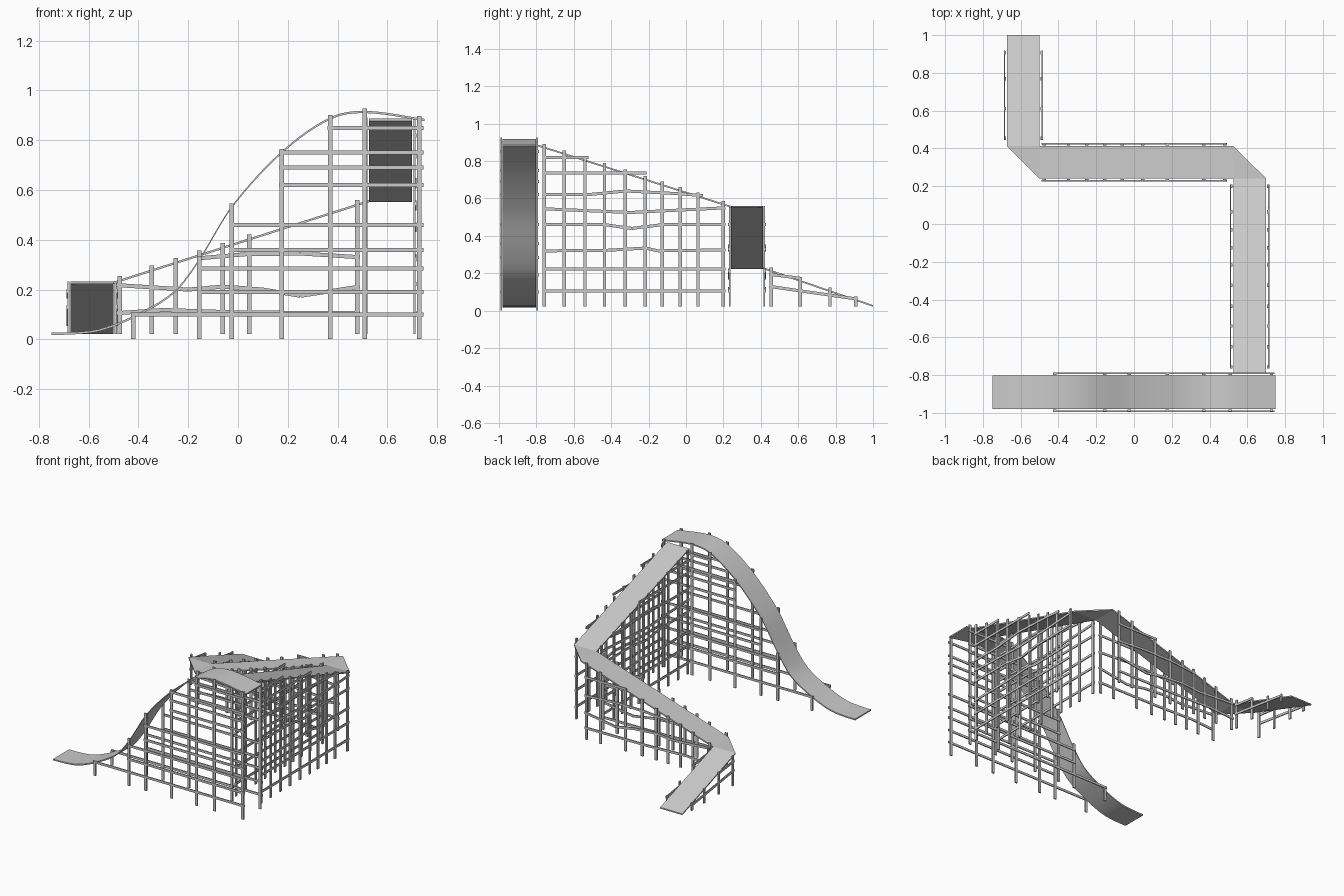
import bpy, bmesh
from mathutils import Vector

if "Cube" in bpy.data.objects:
    bpy.data.objects.remove(bpy.data.objects["Cube"])

T = 0.009  # deck thickness


def finish(name, bm, smooth=False):
    bmesh.ops.recalc_face_normals(bm, faces=bm.faces)
    me = bpy.data.meshes.new(name)
    bm.to_mesh(me)
    bm.free()
    ob = bpy.data.objects.new(name, me)
    bpy.context.collection.objects.link(ob)
    if smooth:
        bpy.context.view_layer.objects.active = ob
        ob.select_set(True)
        bpy.ops.object.shade_smooth_by_angle(angle=0.6)
        ob.select_set(False)
    return ob


def slab(bm, top):
    """Thin plate under a polygon of top points."""
    a = [bm.verts.new(p) for p in top]
    b = [bm.verts.new((p[0], p[1], p[2] - T)) for p in top]
    n = len(a)
    bm.faces.new(a)
    bm.faces.new(b[::-1])
    for i in range(n):
        j = (i + 1) % n
        bm.faces.new((a[i], b[i], b[j], a[j]))


def beam(bm, p, q, side, w, h):
    """Rectangular bar from p to q; w along side, h along the other direction."""
    p, q, s = Vector(p), Vector(q), Vector(side)
    u = (q - p).normalized().cross(s).normalized() * h / 2
    s = s * w / 2
    rings = [[bm.verts.new(c + d) for d in (s + u, s - u, -s - u, -s + u)] for c in (p, q)]
    bm.faces.new(rings[0])
    bm.faces.new(rings[1][::-1])
    for i in range(4):
        j = (i + 1) % 4
        bm.faces.new((rings[0][i], rings[1][i], rings[1][j], rings[0][j]))


def trestle(name, axis, sides, posts, rails, height, base=0.022):
    """Posts and rails on both sides of a deck. axis 0 runs along x, 1 along y."""
    bm = bmesh.new()
    across = (0, 1, 0) if axis == 0 else (1, 0, 0)
    mid = sum(sides) / 2

    def at(t, c, z):
        return (t, c, z) if axis == 0 else (c, t, z)

    for c in sides:
        out = 0.005 if c > mid else -0.005
        for t in posts:
            beam(bm, at(t, c, base), at(t, c, height(t) + 0.015), across, 0.009, 0.018)
        for pts in rails:
            for (t0, z0), (t1, z1) in zip(pts, pts[1:]):
                beam(bm, at(t0, c + out, z0), at(t1, c + out, z1), across, 0.007, 0.016)
    return finish(name, bm)


def lerp(a, za, b, zb):
    return lambda t: za + (zb - za) * (t - a) / (b - a)


# Curved slide deck, profile through key points with smooth interpolation
KEY = [(-.75, .027), (-.66, .029), (-.556, .042), (-.42, .095), (-.255, .195), (-.155, .325),
       (-.026, .535), (.175, .755), (.37, .892), (.51, .918), (.75, .886)]


def slide_z(x):
    i = max(k for k in range(len(KEY) - 1) if KEY[k][0] <= x or k == 0)

    def slope(k):
        a, b = KEY[max(k - 1, 0)], KEY[min(k + 1, len(KEY) - 1)]
        return (b[1] - a[1]) / (b[0] - a[0])
    (x0, z0), (x1, z1) = KEY[i], KEY[i + 1]
    d = x1 - x0
    t = (x - x0) / d
    return ((2*t**3 - 3*t*t + 1) * z0 + (t**3 - 2*t*t + t) * d * slope(i)
            + (3*t*t - 2*t**3) * z1 + (t**3 - t*t) * d * slope(i + 1))


bm = bmesh.new()
N = 48
rows = []
for i in range(N + 1):
    x = -.75 + 1.5 * i / N
    z = slide_z(x)
    rows.append([bm.verts.new(p) for p in ((x, -.98, z), (x, -.803, z),
                                           (x, -.803, z - T), (x, -.98, z - T))])
for r, s in zip(rows, rows[1:]):
    for k in range(4):
        bm.faces.new((r[k], r[(k + 1) % 4], s[(k + 1) % 4], s[k]))
bm.faces.new(rows[0])
bm.faces.new(rows[-1][::-1])
finish("curved_slide_deck", bm, True)

# Three straight ramps and two triangular corner landings
ramps = {
    "upper_ramp": [(.527, -.79, .887), (.70, -.79, .887), (.70, .24, .56), (.527, .24, .56)],
    "upper_landing": [(.527, .24, .56), (.70, .24, .56), (.527, .412, .56)],
    "middle_ramp": [(-.50, .24, .232), (.527, .24, .56), (.527, .412, .56), (-.50, .412, .232)],
    "lower_landing": [(-.50, .24, .232), (-.50, .412, .232), (-.672, .412, .232)],
    "lower_ramp": [(-.672, .412, .232), (-.50, .412, .232), (-.50, 1.0, .03), (-.672, 1.0, .03)],
}
for name, pts in ramps.items():
    bm = bmesh.new()
    slab(bm, pts)
    finish(name, bm)

# Supports of the curved slide
starts = [(.10, -.43), (.19, -.165), (.285, -.165), (.36, -.035), (.46, -.035),
          (.62, .165), (.69, .165), (.75, .165), (.85, .36)]
trestle("slide_supports", 0, (-.987, -.795), [-.42, -.155, -.025, .175, .37, .51, .728],
        [[(x, z), (.745, z)] for z, x in starts], lambda x: slide_z(x) - .006, 0.002)

# Supports of the upper ramp, some rails slightly bent
trestle("upper_ramp_supports", 1, (.516, .709),
        [-.757, -.65, -.54, -.436, -.324, -.217, -.126, -.03, .064, .20],
        [[(-.765, .82), (-.52, .82)], [(-.765, .735), (-.21, .735)],
         [(-.765, .62), (-.53, .62), (-.32, .64), (-.03, .625), (.09, .615)],
         [(-.765, .545), (-.3, .525), (.21, .55)],
         [(-.765, .462), (-.45, .462), (-.29, .44), (-.126, .46), (.21, .46)],
         [(-.765, .32), (-.436, .322), (-.217, .335), (-.15, .32), (.21, .325)],
         [(-.765, .222), (.21, .222)], [(-.765, .105), (.21, .105)]],
        lerp(-.79, .887, .24, .56))

# Supports of the middle ramp
trestle("middle_ramp_supports", 0, (.234, .419),
        [-.476, -.347, -.25, -.155, -.062, .046, .175, .37, .48],
        [[(-.49, .218), (-.2, .2), (-.06, .212), (.1, .2), (.25, .175), (.49, .212)],
         [(-.49, .105), (-.3, .118), (.0, .108), (.49, .105)],
         [(-.165, .325), (.03, .342), (.25, .345), (.49, .33)],
         [(.165, .46), (.49, .46)]],
        lerp(-.50, .232, .527, .56))

# Supports of the lower ramp
trestle("lower_ramp_supports", 1, (-.681, -.491), [.455, .61, .77, .907],
        [[(.445, .195), (.62, .172)], [(.445, .13), (.917, .062)]],
        lerp(.412, .232, 1.0, .03))
